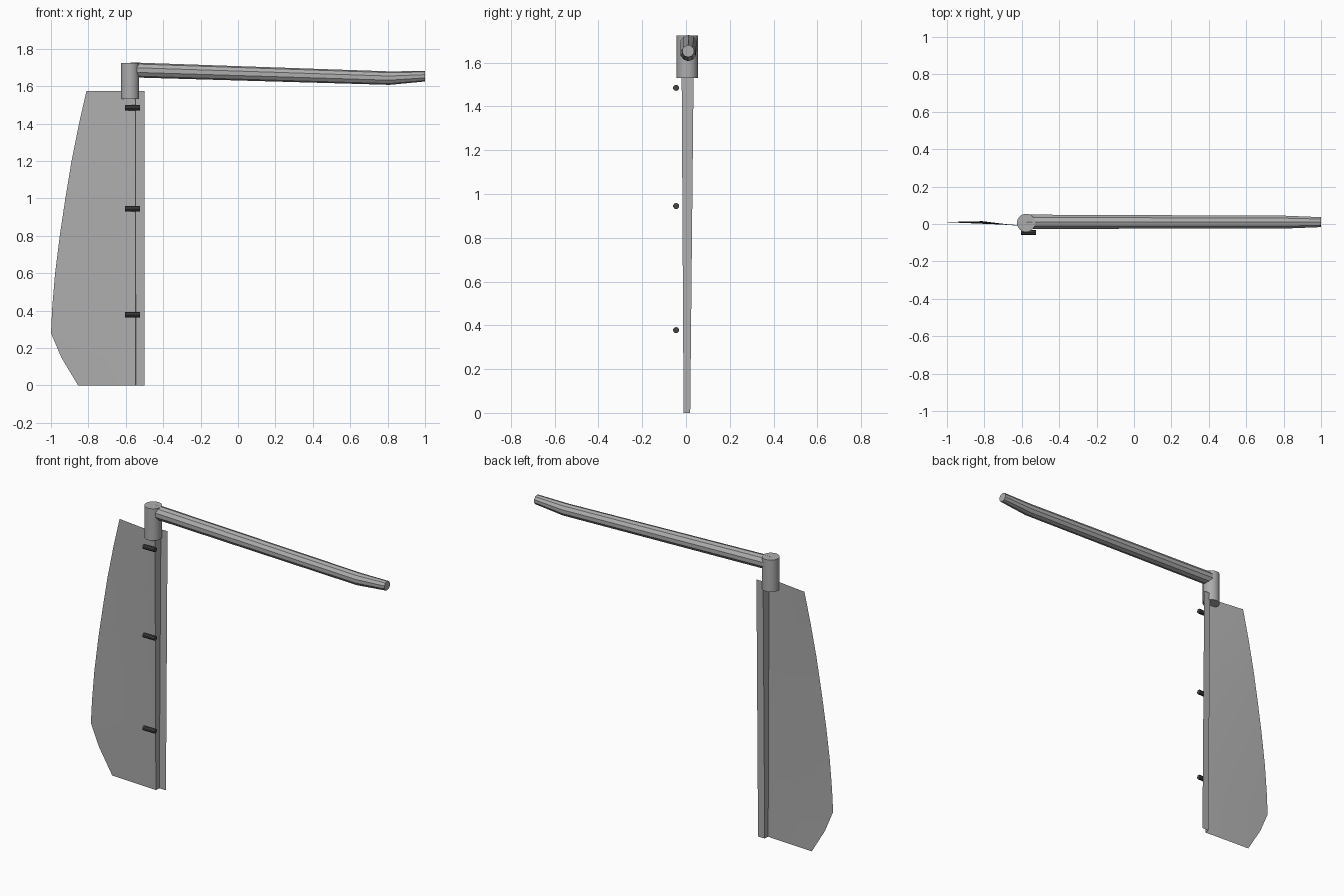
import bpy, bmesh
from math import radians, sin, cos, pi
from mathutils import Vector

cube = bpy.data.objects.get("Cube")
if cube:
    bpy.data.objects.remove(cube)


def make_material(name, value):
    m = bpy.data.materials.new(name)
    m.use_nodes = True
    colour = (value, value, value, 1)
    m.diffuse_color = colour
    m.node_tree.nodes["Principled BSDF"].inputs["Base Color"].default_value = colour
    return m


grey = make_material("light_grey", 0.42)
dark = make_material("dark_grey", 0.06)


def finish(name, bm, mat, angle=30):
    mesh = bpy.data.meshes.new(name)
    bm.to_mesh(mesh)
    bm.free()
    mesh.materials.append(mat)
    ob = bpy.data.objects.new(name, mesh)
    bpy.context.collection.objects.link(ob)
    bpy.ops.object.select_all(action="DESELECT")
    ob.select_set(True)
    bpy.context.view_layer.objects.active = ob
    bpy.ops.object.shade_smooth_by_angle(angle=radians(angle))
    return ob


def tube(name, rings, sides, mat, axis="X"):
    """Capped tube through (centre, radius) rings, along X or Z."""
    bm = bmesh.new()
    loops = []
    for centre, r in rings:
        loop = []
        for i in range(sides):
            a = 2 * pi * (i + 0.5) / sides
            offset = (0, r * cos(a), r * sin(a)) if axis == "X" else (r * cos(a), r * sin(a), 0)
            loop.append(bm.verts.new(Vector(centre) + Vector(offset)))
        loops.append(loop)
    for low, high in zip(loops, loops[1:]):
        for i in range(sides):
            j = (i + 1) % sides
            bm.faces.new((low[i], low[j], high[j], high[i]))
    bm.faces.new(loops[0][::-1])
    bm.faces.new(loops[-1])
    bmesh.ops.recalc_face_normals(bm, faces=bm.faces[:])
    return finish(name, bm, mat)


# Rudder blade: thin folded sheet with a stepped flange and curved trailing edge
trailing = [(0, -0.855), (0.15, -0.945), (0.28, -1.0), (0.42, -0.993), (0.6, -0.978),
            (0.8, -0.953), (1.0, -0.923), (1.2, -0.89), (1.4, -0.85), (1.575, -0.81)]
fold = [(-0.5, 0.035), (-0.545, 0.035), (-0.547, -0.02), (-0.6, -0.012)]
bm = bmesh.new()
rows = []
for z, back in trailing:
    taper = 0.55 + 0.45 * z / 1.575
    section = fold + [(back, 0.015)]
    rows.append([bm.verts.new((x, y * taper, z)) for x, y in section])
for low, high in zip(rows, rows[1:]):
    for i in range(len(fold)):
        bm.faces.new((low[i], high[i], high[i + 1], low[i + 1]))
finish("rudder_blade", bm, grey)

# Upright post and the tiller arm
tube("rudder_post", [((-0.577, 0.006, 1.53), 0.049), ((-0.577, 0.006, 1.725), 0.049)],
     20, grey, "Z")
tube("tiller_arm", [((-0.575, 0.012, 1.687), 0.04), ((0.81, 0.01, 1.643), 0.036),
                    ((1.0, 0.01, 1.653), 0.028)], 10, grey)

# Hinge pins in front of the blade
for label, z in (("lower", 0.378), ("middle", 0.945), ("upper", 1.485)):
    tube(label + "_hinge_pin", [((-0.605, -0.045, z), 0.014), ((-0.525, -0.045, z), 0.014)],
         10, dark)
